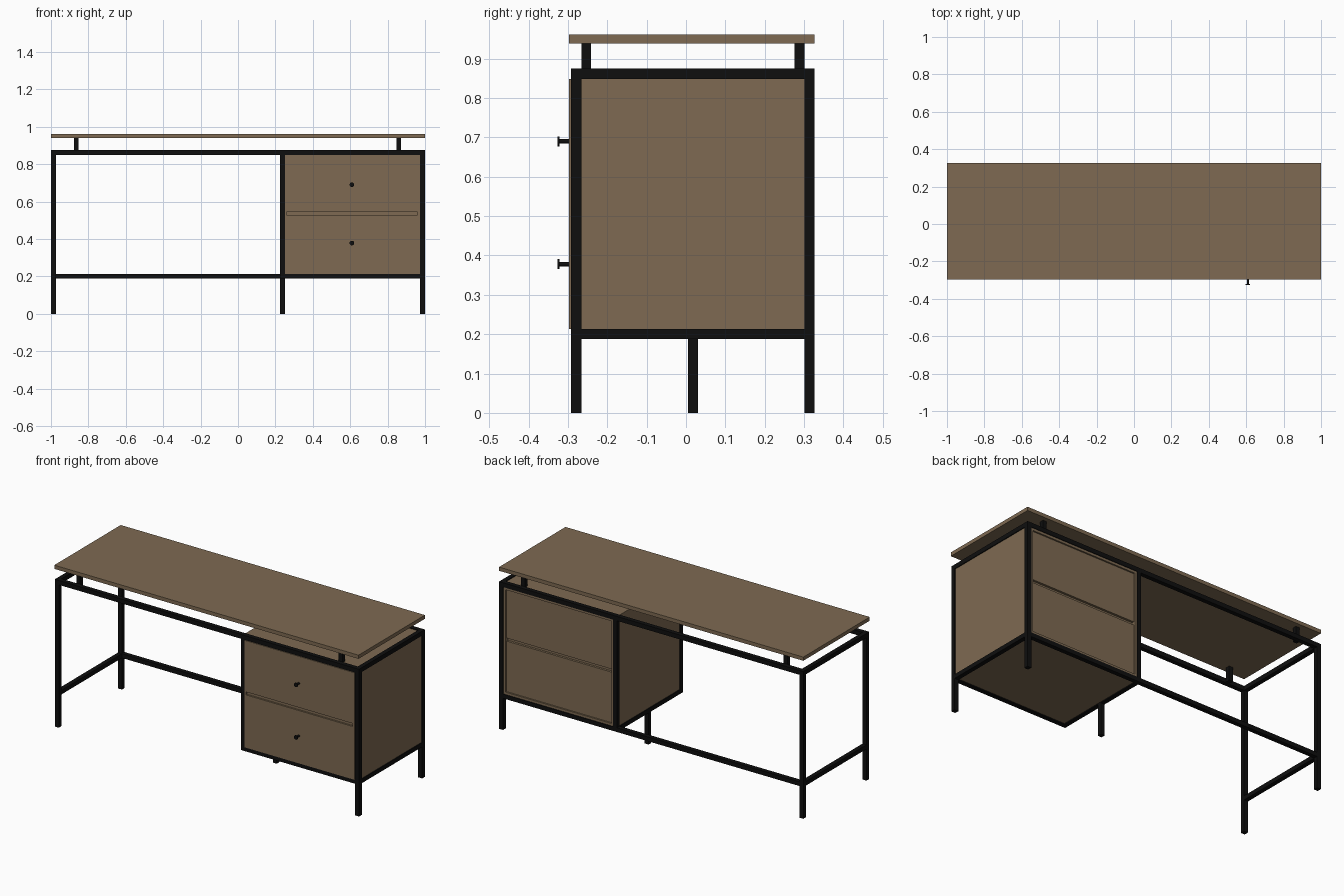
import bpy, bmesh, math
from mathutils import Matrix

if "Cube" in bpy.data.objects:
    bpy.data.objects.remove(bpy.data.objects["Cube"])


def material(name, rgb):
    m = bpy.data.materials.new(name)
    m.diffuse_color = (*rgb, 1)
    m.use_nodes = True
    m.node_tree.nodes["Principled BSDF"].inputs["Base Color"].default_value = m.diffuse_color
    return m


WOOD = material("brown wood", (0.209, 0.144, 0.084))
METAL = material("black metal", (0.0045, 0.0045, 0.0045))


def finish(name, bm, mat):
    me = bpy.data.meshes.new(name)
    bm.to_mesh(me)
    bm.free()
    me.materials.append(mat)
    ob = bpy.data.objects.new(name, me)
    bpy.context.collection.objects.link(ob)
    return ob


def box(name, x, y, z, mat):
    """Box from (min, max) pairs on each axis."""
    bm = bmesh.new()
    size = [b - a for a, b in (x, y, z)]
    mid = [(a + b) / 2 for a, b in (x, y, z)]
    bmesh.ops.create_cube(bm, size=1, matrix=Matrix.Translation(mid) @ Matrix.Diagonal((*size, 1)))
    return finish(name, bm, mat)


T = 0.026                       # square tube width
XL, XM, XR = (-1, -1 + T), (0.225, 0.225 + T), (1 - T, 1)
YF, YB = (-0.292, -0.292 + T), (0.327 - T, 0.327)
Y_IN = (YF[1], YB[0])
Z_LOW, Z_TOP = (0.188, 0.213), (0.849, 0.875)

# desk top
box("desk_top", (-1, 1), (-0.297, 0.327), (0.939, 0.961), WOOD)

# corner legs, end rails and long top rails
for side, x in (("left", XL), ("right", XR)):
    for end, y in (("front", YF), ("back", YB)):
        box(f"{side}_{end}_leg", x, y, (0, Z_TOP[1]), METAL)
    box(f"{side}_top_rail", x, Y_IN, Z_TOP, METAL)
    box(f"{side}_low_rail", x, Y_IN, Z_LOW, METAL)
for end, y in (("front", YF), ("back", YB)):
    box(f"{end}_top_rail", (XL[1], XR[0]), y, Z_TOP, METAL)
    # inner cabinet posts
    box(f"cabinet_{end}_post", XM, y, (Z_LOW[0], Z_TOP[0]), METAL)
box("back_low_rail", (XL[1], XR[0]), YB, Z_LOW, METAL)
box("cabinet_front_low_rail", (XM[1], XR[0]), YF, Z_LOW, METAL)
box("cabinet_inner_low_rail", XM, Y_IN, Z_LOW, METAL)
box("cabinet_middle_leg", XM, (0.005, 0.03), (0, Z_LOW[0]), METAL)

# standoffs holding the desk top
for sx in (-0.864, 0.86):
    for end, y in (("front", (YF[1], YF[1] + 0.025)), ("back", (YB[0] - 0.025, YB[0]))):
        box(f"{end}_standoff", (sx - 0.0125, sx + 0.0125), y, (0.855, 0.939), METAL)

# cabinet body
box("cabinet_body", (0.23, 0.995), (YF[1], YB[0]), (0.194, 0.87), WOOD)

# drawer fronts with a narrow groove between them, recessed panels behind
PX, PZ = (XM[1], XR[0]), (Z_LOW[1], Z_TOP[0])
FY = (-0.297, YF[1])
box("lower_drawer_front", PX, FY, (PZ[0], 0.527), WOOD)
box("upper_drawer_front", PX, FY, (0.545, PZ[1]), WOOD)
box("groove_back", (0.26, 0.96), (-0.287, YF[1]), (0.527, 0.545), WOOD)
box("groove_left_end", (PX[0], 0.26), FY, (0.527, 0.545), WOOD)
box("groove_right_end", (0.96, PX[1]), FY, (0.527, 0.545), WOOD)

# cabinet back: thin rim around two recessed drawer backs
BY, R = (YB[0], 0.323), 0.014
box("back_rim_left", (PX[0], PX[0] + R), BY, PZ, WOOD)
box("back_rim_right", (PX[1] - R, PX[1]), BY, PZ, WOOD)
inner = (PX[0] + R, PX[1] - R)
box("back_rim_bottom", inner, BY, (PZ[0], PZ[0] + R), WOOD)
box("back_rim_top", inner, BY, (PZ[1] - R, PZ[1]), WOOD)
box("lower_drawer_back", inner, (YB[0], 0.314), (PZ[0] + R, 0.527), WOOD)
box("upper_drawer_back", inner, (YB[0], 0.314), (0.545, PZ[1] - R), WOOD)

# drawer knobs: stem and round cap
for z in (0.378, 0.69):
    bm = bmesh.new()
    for r, y0, y1 in ((0.006, -0.296, -0.323), (0.0125, -0.322, -0.327)):
        bmesh.ops.create_cone(
            bm, cap_ends=True, segments=20, radius1=r, radius2=r, depth=y0 - y1,
            matrix=Matrix.Translation((0.609, (y0 + y1) / 2, z)) @ Matrix.Rotation(math.pi / 2, 4, 'X'))
    knob = finish("drawer_knob", bm, METAL)
    bpy.context.view_layer.objects.active = knob
    bpy.ops.object.select_all(action='DESELECT')
    knob.select_set(True)
    bpy.ops.object.shade_smooth_by_angle()
